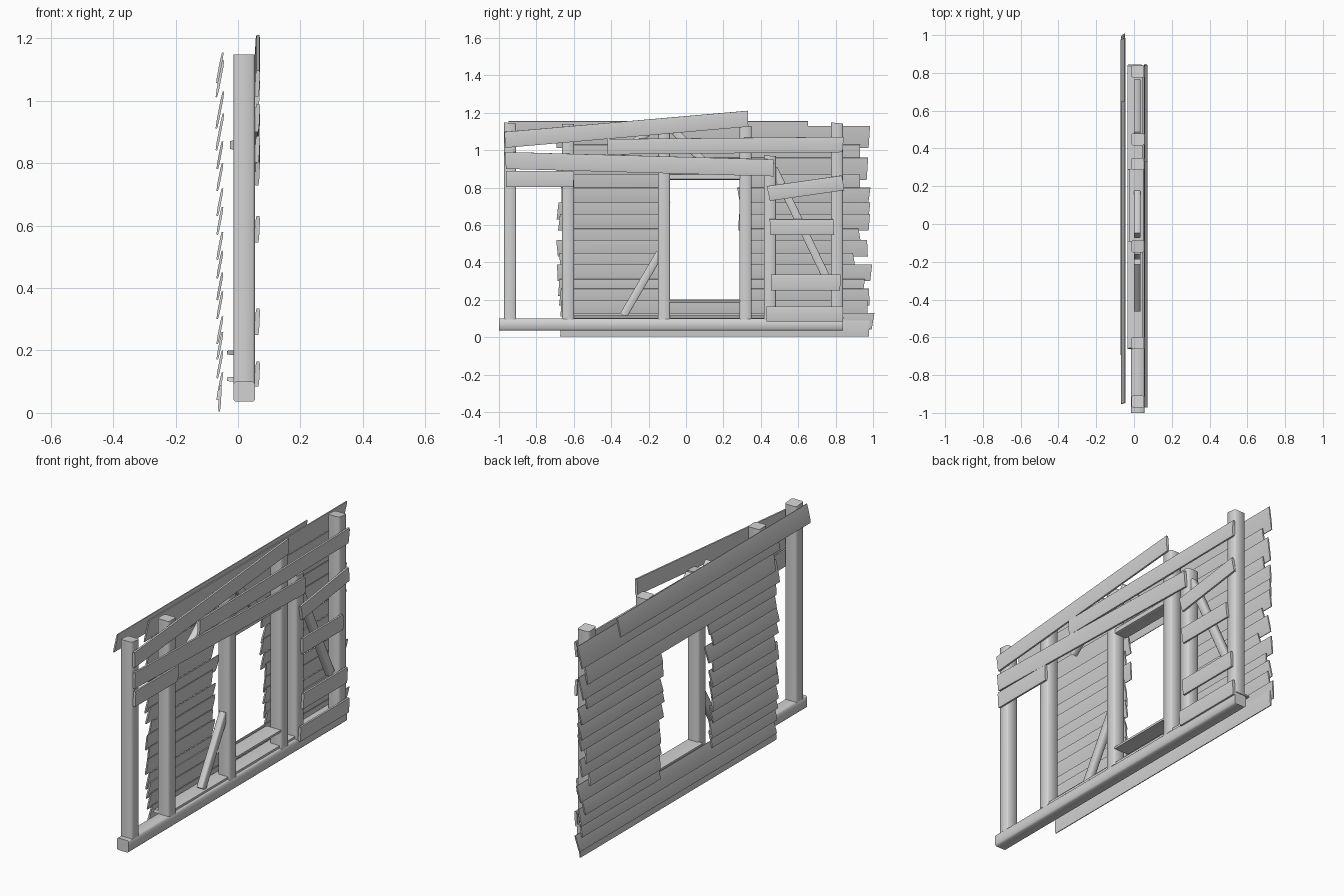
import bpy, math, random
from mathutils import Vector, Matrix

random.seed(4)
cube = bpy.data.objects.get("Cube")
if cube:
    bpy.data.objects.remove(cube, do_unlink=True)

wood = bpy.data.materials.new("pale grey wood")
wood.use_nodes = True
GREY = (0.65, 0.65, 0.65, 1)
wood.diffuse_color = GREY
wood.node_tree.nodes["Principled BSDF"].inputs["Base Color"].default_value = GREY


def beam(name, start, end, x, width, depth, tilt=0.0, soft=0.2, ragged=0.004):
    """Rounded timber between two (y, z) points; depth runs along x."""
    a, b = Vector((x, *start)), Vector((x, *end))
    axis = (b - a).normalized()
    turn = Matrix.Rotation(tilt, 3, axis)
    u = turn @ Vector((1, 0, 0))
    v = turn @ axis.cross(Vector((1, 0, 0)))
    w, d = width / 2, depth / 2
    cw, cd = w * (1 - soft), d * (1 - soft)
    ring = [(d, -cw), (d, cw), (cd, w), (-cd, w),
            (-d, cw), (-d, -cw), (-cd, -w), (cd, -w)]
    verts = []
    for p in (a, b):
        skew = random.uniform(-ragged, ragged) / w
        verts += [p + u * s + v * t + axis * skew * t for s, t in ring]
    n = len(ring)
    faces = [(i, (i + 1) % n, n + (i + 1) % n, n + i) for i in range(n)]
    faces += [tuple(reversed(range(n))), tuple(range(n, 2 * n))]
    mesh = bpy.data.meshes.new(name)
    mesh.from_pydata(verts, [], faces)
    mesh.materials.append(wood)
    obj = bpy.data.objects.new(name, mesh)
    bpy.context.collection.objects.link(obj)
    bpy.ops.object.select_all(action='DESELECT')
    obj.select_set(True)
    bpy.context.view_layer.objects.active = obj
    bpy.ops.object.mode_set(mode='EDIT')
    bpy.ops.mesh.select_all(action='SELECT')
    bpy.ops.mesh.normals_make_consistent(inside=False)
    bpy.ops.object.mode_set(mode='OBJECT')
    bpy.ops.object.shade_smooth_by_angle(angle=math.radians(60))
    return obj


# Main frame: ground beam and upright posts
FRAME_X = 0.02
beam("ground_beam", (-1, 0.068), (0.84, 0.068), FRAME_X, 0.064, 0.07, ragged=0)
for y, top in ((-0.94, 1.145), (-0.63, 1.14), (-0.118, 1.1),
               (0.318, 1.13), (0.448, 0.97), (0.807, 1.145)):
    beam("post", (y, 0.095), (y, top), FRAME_X, 0.064, 0.068)

# Thin base plate and window frame boards
beam("base_plate", (-0.66, 0.108), (0.84, 0.108), 0.005, 0.014, 0.08)
beam("window_sill", (-0.09, 0.193), (0.29, 0.193), 0.008, 0.014, 0.086)
beam("window_header", (-0.09, 0.858), (0.29, 0.858), 0.012, 0.03, 0.075)

# Diagonal braces between the posts
for start, end in (((-0.335, 0.115), (-0.14, 0.45)), ((0.47, 0.9), (0.75, 0.32)),
                   ((-0.06, 1.1), (0.16, 0.87)), ((-0.45, 0.9), (-0.2, 1.1))):
    beam("diagonal_brace", start, end, 0.017, 0.042, 0.035)

# Loose planks nailed across the inner face
PLANKS = (
    ("top_plank", (-0.968, 1.055), (0.332, 1.168), 0.085),
    ("upper_plank", (-0.42, 1.018), (0.84, 1.03), 0.082),
    ("middle_plank", (-0.965, 0.945), (0.47, 0.905), 0.09),
    ("short_plank", (-0.962, 0.845), (-0.6, 0.845), 0.085),
    ("bent_plank", (0.44, 0.768), (0.84, 0.825), 0.08),
    ("cross_plank", (0.45, 0.588), (0.79, 0.588), 0.085),
    ("lower_plank", (0.455, 0.292), (0.825, 0.292), 0.085),
    ("bottom_plank", (0.43, 0.125), (0.84, 0.125), 0.08),
)
for name, start, end, width in PLANKS:
    beam(name, start, end, 0.062, width, 0.014, tilt=0.05, soft=0.3)

# Overlapping siding: (top height, right end), split around the window
SIDING = ((0.13, 1.0), (0.2, 0.97), (0.26, 0.98), (0.31, 0.95), (0.39, 0.99),
          (0.45, 0.9), (0.52, 0.97), (0.58, 0.93), (0.66, 0.98), (0.72, 0.98),
          (0.8, 0.98), (0.87, 0.93), (0.96, 0.97), (1.03, 0.93), (1.13, 0.98))
beam("siding_base", (-0.67, 0.047), (0.98, 0.047), -0.058, 0.085, 0.008, tilt=0.06, soft=0.4)
for top, right in SIDING:
    height = 0.12 if top > 0.9 else 0.09
    z = top - height / 2
    left = -0.67 + random.uniform(-0.02, 0.015)
    if 0.22 < top < 0.9:
        spans = ((left, -0.12 + random.uniform(-0.02, 0.03)),
                 (0.285 + random.uniform(-0.005, 0.03), right))
    else:
        spans = ((left, right),)
    for y0, y1 in spans:
        beam("siding_board", (y0, z), (y1, z), -0.058, height, 0.008,
             tilt=0.19, soft=0.4, ragged=0.008)
beam("siding_top", (-0.95, 1.105), (0.65, 1.105), -0.058, 0.1, 0.008, tilt=0.19, soft=0.4)
